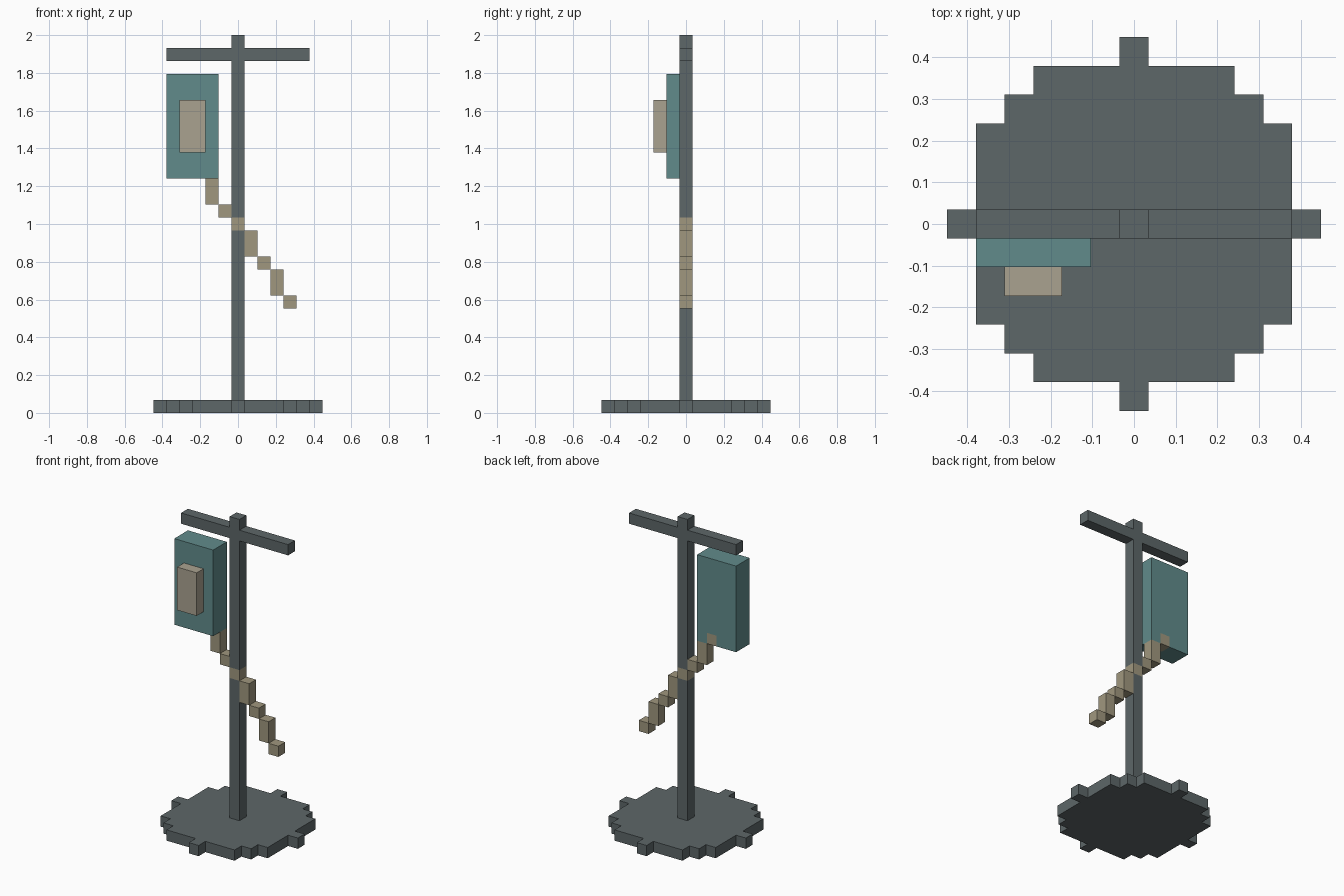
import bpy, bmesh

if "Cube" in bpy.data.objects:
    bpy.data.objects.remove(bpy.data.objects["Cube"])

U = 2 / 29  # one block; all sizes below are in blocks


def material(name, rgb):
    m = bpy.data.materials.new(name)
    m.diffuse_color = (*rgb, 1)
    m.use_nodes = True
    m.node_tree.nodes["Principled BSDF"].inputs["Base Color"].default_value = m.diffuse_color
    return m


STEEL = material("dark_steel", (0.11, 0.135, 0.14))
TEAL = material("teal", (0.12, 0.26, 0.26))
CREAM = material("cream", (0.40, 0.36, 0.28))
TAN = material("tan", (0.35, 0.31, 0.21))


def finish(name, bm, mat):
    bmesh.ops.scale(bm, vec=(U, U, U), verts=bm.verts)
    bmesh.ops.recalc_face_normals(bm, faces=bm.faces)
    me = bpy.data.meshes.new(name)
    bm.to_mesh(me)
    bm.free()
    me.materials.append(mat)
    ob = bpy.data.objects.new(name, me)
    bpy.context.collection.objects.link(ob)
    return ob


def boxes(name, mat, *bounds):
    """One object from boxes given as (x0, x1, y0, y1, z0, z1)."""
    bm = bmesh.new()
    for x0, x1, y0, y1, z0, z1 in bounds:
        for v in bmesh.ops.create_cube(bm, size=1)["verts"]:
            v.co = (x1 if v.co.x > 0 else x0,
                    y1 if v.co.y > 0 else y0,
                    z1 if v.co.z > 0 else z0)
    return finish(name, bm, mat)


# Round stepped base: a quarter outline turned four times and extruded
quarter = [(6.5, .5), (5.5, .5), (5.5, 3.5), (4.5, 3.5), (4.5, 4.5),
           (3.5, 4.5), (3.5, 5.5), (.5, 5.5), (.5, 6.5)]
outline = []
for _ in range(4):
    outline += quarter
    quarter = [(-y, x) for x, y in quarter]
bm = bmesh.new()
face = bm.faces.new([bm.verts.new((x, y, 0)) for x, y in outline])
top = bmesh.ops.extrude_face_region(bm, geom=[face], use_keep_orig=True)["geom"]
for v in top:
    if isinstance(v, bmesh.types.BMVert):
        v.co.z = 1
finish("base", bm, STEEL)

# Pole, interrupted where the tube passes through it
boxes("pole", STEEL, (-.5, .5, -.5, .5, 1, 14), (-.5, .5, -.5, .5, 15, 29))

# Crossbar arms
boxes("crossbar", STEEL, *[(s * 3 - 2.5, s * 3 + 2.5, -.5, .5, 27, 28) for s in (-1, 1)])

# Fluid bag with a notch at the back for the tube end
bag = boxes("bag", TEAL, (-5.5, -1.5, -1.5, .5, 18, 26))
cutter = boxes("notch_cutter", TEAL, (-3.5, -2.5, -.5, 1.5, 17, 19))
cutter.hide_render = True
cutter.hide_viewport = True
cut = bag.modifiers.new("notch", "BOOLEAN")
cut.operation = "DIFFERENCE"
cut.solver = "EXACT"
cut.object = cutter

# Label on the front of the bag
boxes("bag_label", CREAM, (-4.5, -2.5, -2.5, -1.5, 20, 24))

# Tube: stepped diagonal, one column per block
levels = [19, 18, 16, 15, 14, 12, 11, 9, 8]
boxes("tube", TAN, *[(i - 3.5, i - 2.5, -.5, .5, lo, hi)
                     for i, (hi, lo) in enumerate(zip(levels, levels[1:]))])
